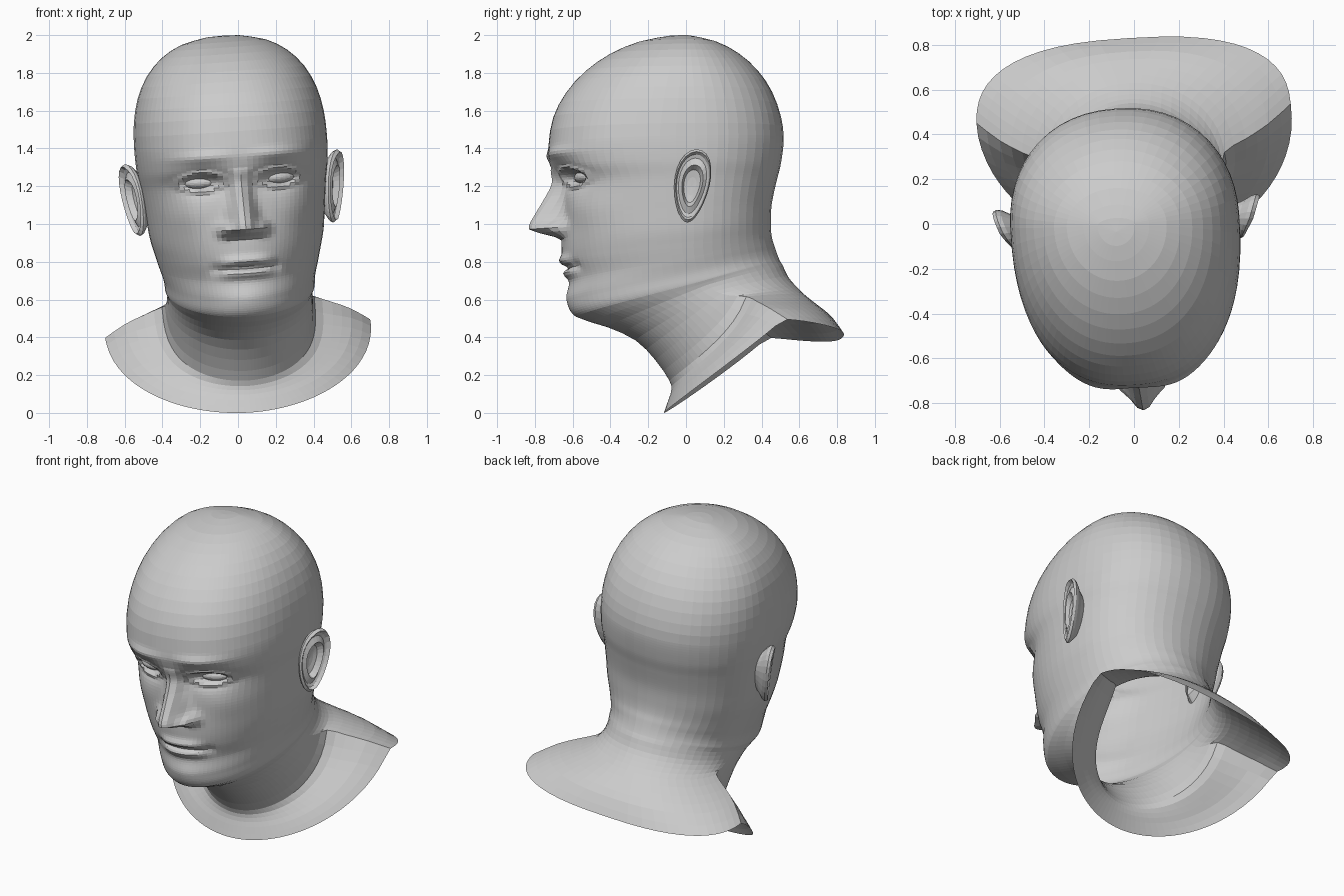
import bpy, bmesh
from math import sin, cos, pi, exp, radians, copysign
from mathutils import Matrix, Vector

if "Cube" in bpy.data.objects:
    bpy.data.objects.remove(bpy.data.objects["Cube"])

# The whole bust leans and turns slightly
POSE = (Matrix.Translation((0, 0, 0.85)) @ Matrix.Rotation(radians(3.5), 4, 'Z')
        @ Matrix.Rotation(radians(-4), 4, 'Y') @ Matrix.Translation((0, 0, -0.85)))


def finish(name, bm):
    bmesh.ops.recalc_face_normals(bm, faces=bm.faces)
    bm.transform(POSE)
    me = bpy.data.meshes.new(name)
    bm.to_mesh(me)
    bm.free()
    bpy.context.collection.objects.link(bpy.data.objects.new(name, me))


def loft(name, rings, tip):
    """Skin closed rings of equal size; the first ring closes on a tip point."""
    bm = bmesh.new()
    rows = [[bm.verts.new(p) for p in r] for r in rings]
    n = len(rows[0])
    top = bm.verts.new(tip)
    for i in range(n):
        bm.faces.new((top, rows[0][i], rows[0][(i + 1) % n]))
    for a, b in zip(rows, rows[1:]):
        for i in range(n):
            j = (i + 1) % n
            bm.faces.new((a[i], b[i], b[j], a[j]))
    finish(name, bm)


def clamp(v):
    return min(1, max(0, v))


def catmull(p0, p1, p2, p3, t):
    return [0.5 * (2*b + (c-a)*t + (2*a-5*b+4*c-d)*t*t + (3*b-a-3*c+d)*t**3)
            for a, b, c, d in zip(p0, p1, p2, p3)]


def blob(x, z, cx, cz, rx, rz, amount):
    return amount * exp(-((x - cx) / rx) ** 2 - ((z - cz) / rz) ** 2)


# Facial features as a forward offset over the front of the head
def face_offset(x, z):
    x = abs(x)
    nose = .175 * clamp((1.3 - z) / .3) * clamp((z - .925) / .04)
    d = nose * exp(-(x / (.05 + .03 * clamp((1.15 - z) / .18))) ** 2.4)
    d += blob(x, z, .1, .975, .035, .035, .06)        # nostril wings
    d += blob(x, z, .2, 1.235, .12, .06, -.065)       # eye sockets
    d += blob(x, z, .2, 1.365, .15, .03, .02)         # brows
    d += blob(x, z, .3, 1.06, .12, .1, .02)           # cheekbones
    mouth = exp(-(x / .13) ** 4)
    d += mouth * (blob(0, z, 0, .805, 1, .026, .022)  # lips and their seam
                  + blob(0, z, 0, .768, 1, .013, -.025)
                  + blob(0, z, 0, .735, 1, .024, .022))
    d += blob(x, z, .16, .77, .025, .03, -.015)       # mouth corners
    d += blob(x, z, 0, .6, .12, .06, .01)             # chin
    # eyelids: raised almond band around each eye
    e = (((x - .205) / .1) ** 2 + ((z - 1.235) / .042) ** 2) ** .5
    return d + .02 * exp(-((e - 1.15) / .25) ** 2)


# Skull dome by rule: front y, front z, back y, back z, half width
def dome(angle):
    u = sin(radians(angle))
    f = lambda size, p: size * (1 - u ** p) ** (1 / p)
    z = 1.43 + .57 * u
    return (-.03 - f(.695, 1.9), z, -.03 + f(.55, 2.05), z, f(.51, 2.4))


# Brow to collar rim, same columns
KEYS = [dome(a) for a in range(84, 0, -14)] + [
    (-.725, 1.42, .52, 1.45, .51),
    (-.715, 1.30, .505, 1.32, .505),
    (-.66, 1.20, .48, 1.22, .49),
    (-.655, 1.05, .455, 1.10, .475),
    (-.66, .90, .45, 1.00, .46),
    (-.65, .80, .455, .93, .44),
    (-.62, .70, .47, .88, .42),
    (-.625, .60, .485, .835, .40),
    (-.585, .51, .50, .80, .395),
    (-.42, .455, .515, .775, .385),
    (-.27, .385, .54, .72, .385),
    (-.165, .28, .58, .67, .39),
    (-.09, .17, .63, .62, .405),
    (-.08, .12, .70, .56, .50),
    (-.095, .07, .77, .495, .60),
    (-.12, 0, .83, .40, .705)]
COLS = 72


def ring(k):
    yf, zf, yb, zb, w = k
    drop = max(0, .8 - zf) / .8
    ys = .47 * drop ** 2.1                                # widest point moves back
    zs = zf + (zb - zf) * (.5 + 1.12 * max(0, .55 - zf))
    nf = 1.95 + .45 * clamp((zf - .7) / .7) - .7 * max(0, zf - 1.45)
    nb = 2 + .6 * clamp((w - .41) / .3)                   # squarer shoulders
    pz = 1 - .35 * exp(-((zf - .17) / .12) ** 2)
    pts = []
    for i in range(COLS):
        t = 2 * pi * i / COLS
        th = t - .45 * sin(t)                             # columns crowd toward the face
        c, s = cos(th), sin(th)
        n, ye, ze, p = (nf, yf, zf, pz) if c > 0 else (nb, yb, zb, 1)
        x = w * copysign(abs(s) ** (2 / n), s)
        y = ys + (ye - ys) * abs(c) ** (2 / n)
        z = zs + (ze - zs) * abs(c) ** p
        if c > 0 and z > .48:
            y -= face_offset(x, z) * clamp((-y - .25) / .15)
        pts.append((x, y, z))
    return pts


# Head, neck and collar in one open skin
rings = []
for i in range(len(KEYS) - 1):
    steps = 8 if .51 < KEYS[i][1] < 1.43 else 2
    quad = [KEYS[min(max(i + o, 0), len(KEYS) - 1)] for o in (-1, 0, 1, 2)]
    rings += [ring(catmull(*quad, j / steps)) for j in range(steps)]
rings.append(ring(KEYS[-1]))
loft("head_and_neck", rings, (0, -.03, 2.0))

# Ears: rings (radius, lift) from the hollow, over the outer fold, to the back
EAR = [(.25, -.012), (.45, -.005), (.57, .028), (.76, .012), (.86, .018),
       (.93, .038), (1.0, .02), (.95, 0), (.75, -.03), (.55, -.08)]


def ear_point(side, r, h, a):
    zz = .193 * sin(a) * r
    yy = .092 * cos(a) * r * (1 + .22 * sin(a)) + .12 * zz
    front = .5 + .5 * clamp((yy + .09) / .08)
    x = .487 + .36 * (yy + .09) + .08 * zz + h * front
    return Vector((side * x, yy, 1.165 + zz))


for side, label in ((1, "right"), (-1, "left")):
    loft(label + "_ear",
         [[ear_point(side, r, h, 2 * pi * i / 24) for i in range(24)] for r, h in EAR],
         ear_point(side, 0, -.015, 0))

    # Eyeball showing between the lids
    bm = bmesh.new()
    bmesh.ops.create_uvsphere(
        bm, u_segments=20, v_segments=12, radius=1,
        matrix=Matrix.Translation((side * .205, -.548, 1.235))
        @ Matrix.Rotation(side * radians(15), 4, 'Z')
        @ Matrix.Diagonal((.092, .05, .036, 1)))
    finish(label + "_eye", bm)
